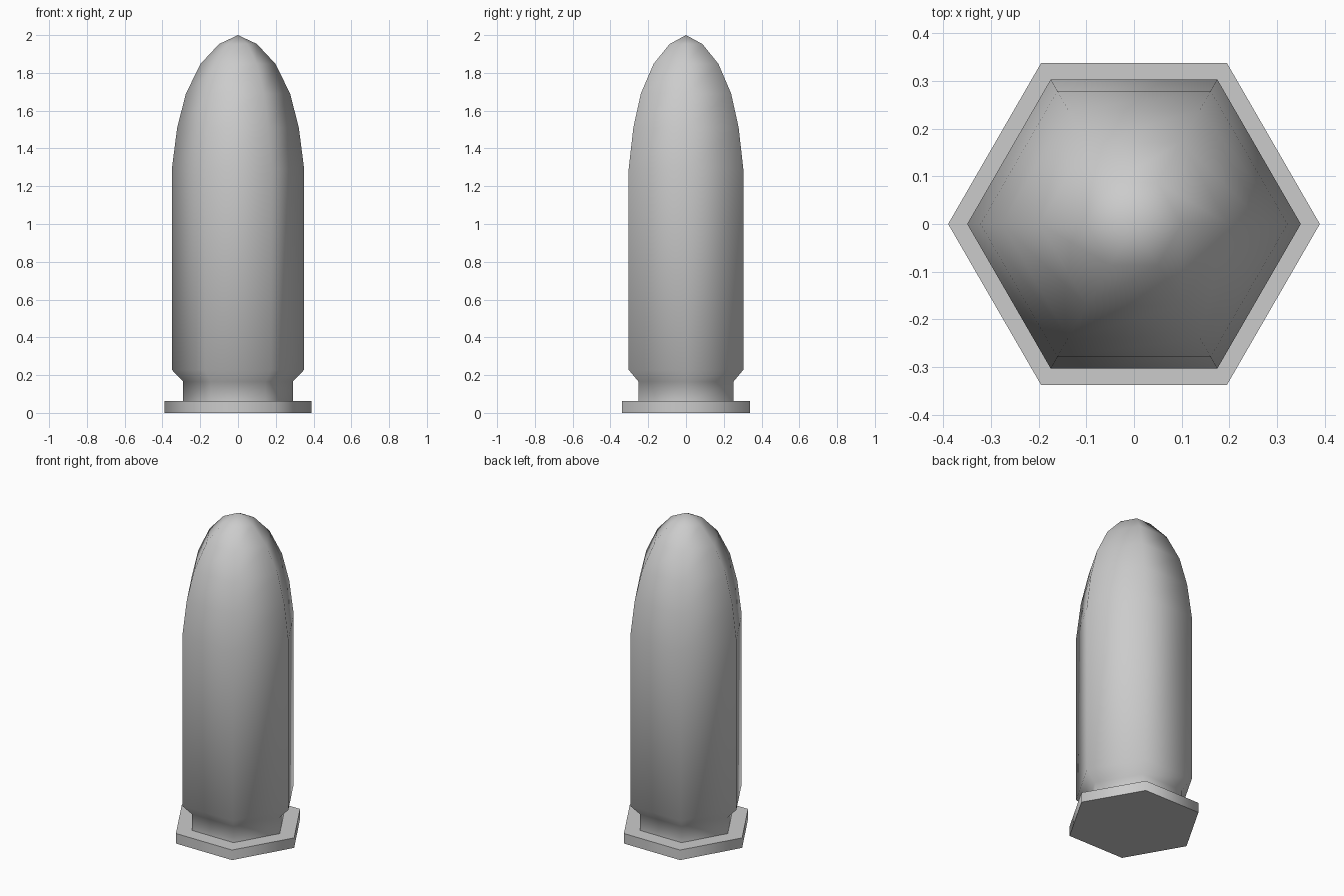
import bpy, bmesh, math

if "Cube" in bpy.data.objects:
    bpy.data.objects.remove(bpy.data.objects["Cube"])

SIDES = 6

grey = bpy.data.materials.new("plain grey")
grey.diffuse_color = (0.6, 0.6, 0.6, 1)
grey.use_nodes = True
grey.node_tree.nodes["Principled BSDF"].inputs["Base Color"].default_value = grey.diffuse_color


def lathe(name, profile):
    """Six-sided solid from (radius, height) points; radius 0 makes a tip."""
    bm = bmesh.new()
    rings = []
    for r, z in profile:
        if r == 0:
            rings.append([bm.verts.new((0, 0, z))] * SIDES)
        else:
            rings.append([bm.verts.new((r * math.cos(math.tau * i / SIDES),
                                        r * math.sin(math.tau * i / SIDES), z))
                          for i in range(SIDES)])
    for low, high in zip(rings, rings[1:]):
        for i in range(SIDES):
            j = (i + 1) % SIDES
            corners = [low[i], low[j], high[j], high[i]]
            bm.faces.new(list(dict.fromkeys(corners)))
    bm.faces.new(rings[0][::-1])
    if profile[-1][0] > 0:
        bm.faces.new(rings[-1])
    bmesh.ops.recalc_face_normals(bm, faces=bm.faces)
    # smooth round the sides, crisp at the flat ends
    for f in bm.faces:
        f.smooth = True
    for e in bm.edges:
        e.smooth = e.calc_face_angle(0) < math.radians(70)
    mesh = bpy.data.meshes.new(name)
    bm.to_mesh(mesh)
    bm.free()
    mesh.materials.append(grey)
    obj = bpy.data.objects.new(name, mesh)
    bpy.context.collection.objects.link(obj)
    return obj


# Flat base rim
lathe("base_rim", [(0.39, 0), (0.39, 0.063)])

# Groove, straight case and rounded nose in one smooth skin
lathe("case_and_nose", [(0.29, 0.06), (0.29, 0.165), (0.35, 0.228), (0.35, 1.293),
                        (0.322, 1.51), (0.276, 1.69), (0.198, 1.848),
                        (0.1, 1.953), (0, 2.0)])
